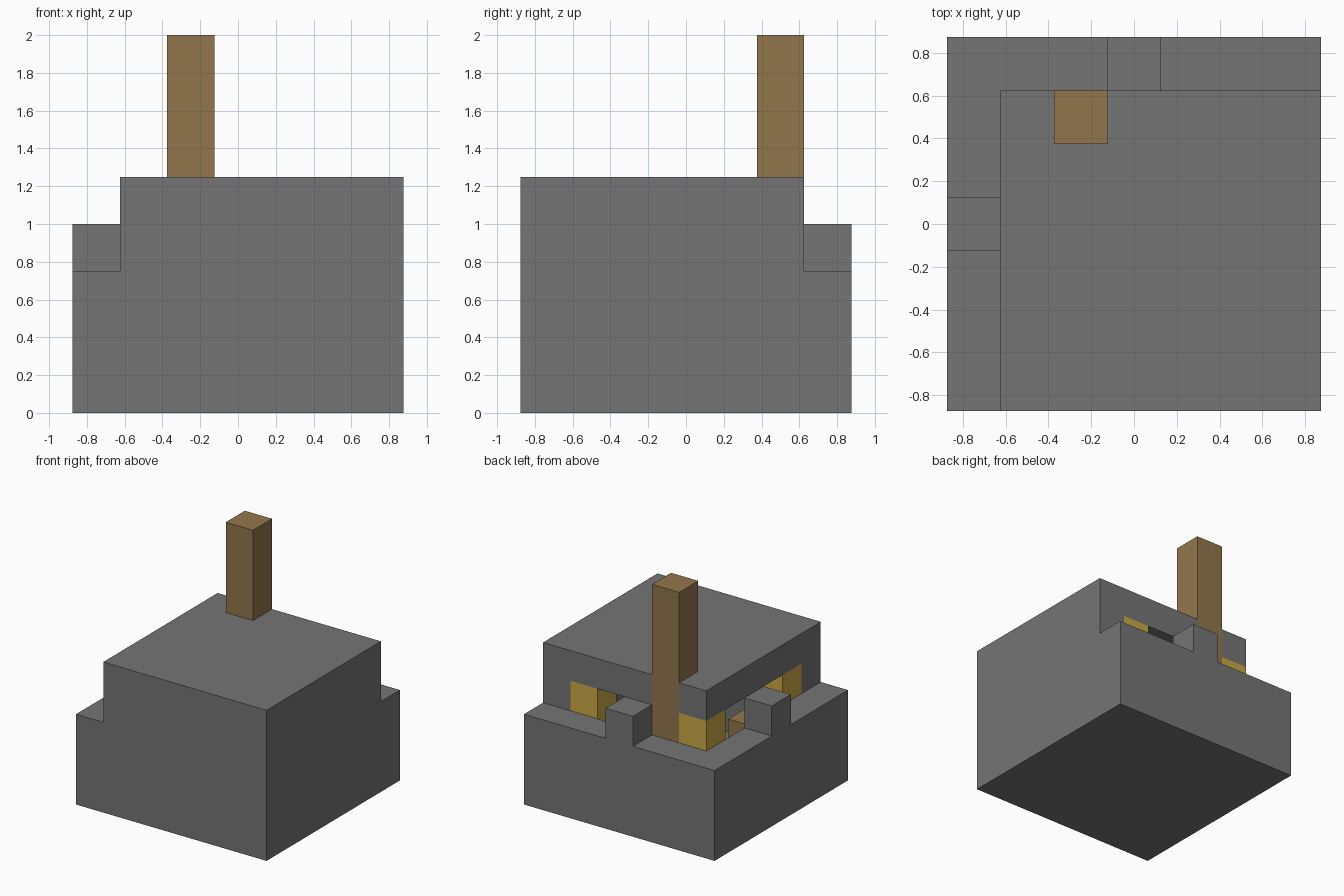
import bpy
import bmesh
from mathutils import Vector

if "Cube" in bpy.data.objects:
    bpy.data.objects.remove(bpy.data.objects["Cube"], do_unlink=True)

U = 0.25            # block size
EDGE = 3.5 * U      # outer wall face
ROOM = 2.5 * U      # inner wall face
SILL = 3 * U        # top of the low walls
CEILING = 4 * U     # underside of the roof
ROOF = 5 * U        # top of the roof


def material(name, colour):
    mat = bpy.data.materials.new(name)
    mat.use_nodes = True
    mat.diffuse_color = (*colour, 1)
    mat.node_tree.nodes["Principled BSDF"].inputs["Base Color"].default_value = (*colour, 1)
    return mat


stone = material("grey stone", (0.178, 0.178, 0.178))
wood = material("brown wood", (0.29, 0.183, 0.073))
gold = material("golden timber", (0.59, 0.39, 0.06))


def box(name, low, high, mat=None):
    """Axis-aligned block between two opposite corners."""
    low, high = Vector(low), Vector(high)
    mesh = bpy.data.meshes.new(name)
    bm = bmesh.new()
    bmesh.ops.create_cube(bm, size=1)
    for v in bm.verts:
        v.co = (low + high) / 2 + v.co * (high - low)
    bm.to_mesh(mesh)
    bm.free()
    obj = bpy.data.objects.new(name, mesh)
    bpy.context.collection.objects.link(obj)
    if mat:
        mesh.materials.append(mat)
    return obj


def combine(target, operation, low, high):
    """Add or cut a block and apply the result."""
    tool = box("tool", low, high, stone)
    tool.hide_render = True
    mod = target.modifiers.new(operation.lower(), "BOOLEAN")
    mod.operation = operation
    mod.solver = "EXACT"
    mod.object = tool
    bpy.context.view_layer.objects.active = target
    bpy.ops.object.modifier_apply(modifier=mod.name)
    bpy.data.objects.remove(tool, do_unlink=True)


# Stone shell: tall front and left walls, low right and back walls
shell = box("stone_shell", (-EDGE, -EDGE, 0), (EDGE, EDGE, ROOF), stone)
combine(shell, "DIFFERENCE", (-1, -1, SILL), (-ROOM, 1, 2))
combine(shell, "DIFFERENCE", (-1, ROOM, SILL), (1, 1, 2))

# Window dividers in the middle of the low walls
combine(shell, "UNION", (-EDGE, -U / 2, U * 2), (-ROOM, U / 2, CEILING))
combine(shell, "UNION", (-U / 2, ROOM, U * 2), (U / 2, EDGE, CEILING))

# Slot for the chimney through the roof, then the hollow room
combine(shell, "DIFFERENCE", (-1.5 * U, 1.5 * U, SILL), (-U / 2, ROOM, 2))
combine(shell, "DIFFERENCE", (-ROOM, -ROOM, U), (ROOM, ROOM, CEILING))

# Clean flat faces of the shell
bm = bmesh.new()
bm.from_mesh(shell.data)
bmesh.ops.dissolve_limit(bm, angle_limit=0.01, verts=bm.verts, edges=bm.edges)
bm.to_mesh(shell.data)
bm.free()

# Corner posts holding the roof
for side, sx in (("right", -1), ("left", 1)):
    for end, sy in (("front", -1), ("back", 1)):
        x, y = sx * 2 * U, sy * 2 * U
        box(f"{end}_{side}_post", (x - U / 2, y - U / 2, U),
            (x + U / 2, y + U / 2, CEILING), gold)

# Chimney and the low stool inside the room
box("chimney", (-1.5 * U, 1.5 * U, U), (-U / 2, ROOM, 2), wood)
box("stool", (-1.5 * U, -ROOM, U), (-U / 2, -1.5 * U, 2 * U), wood)
